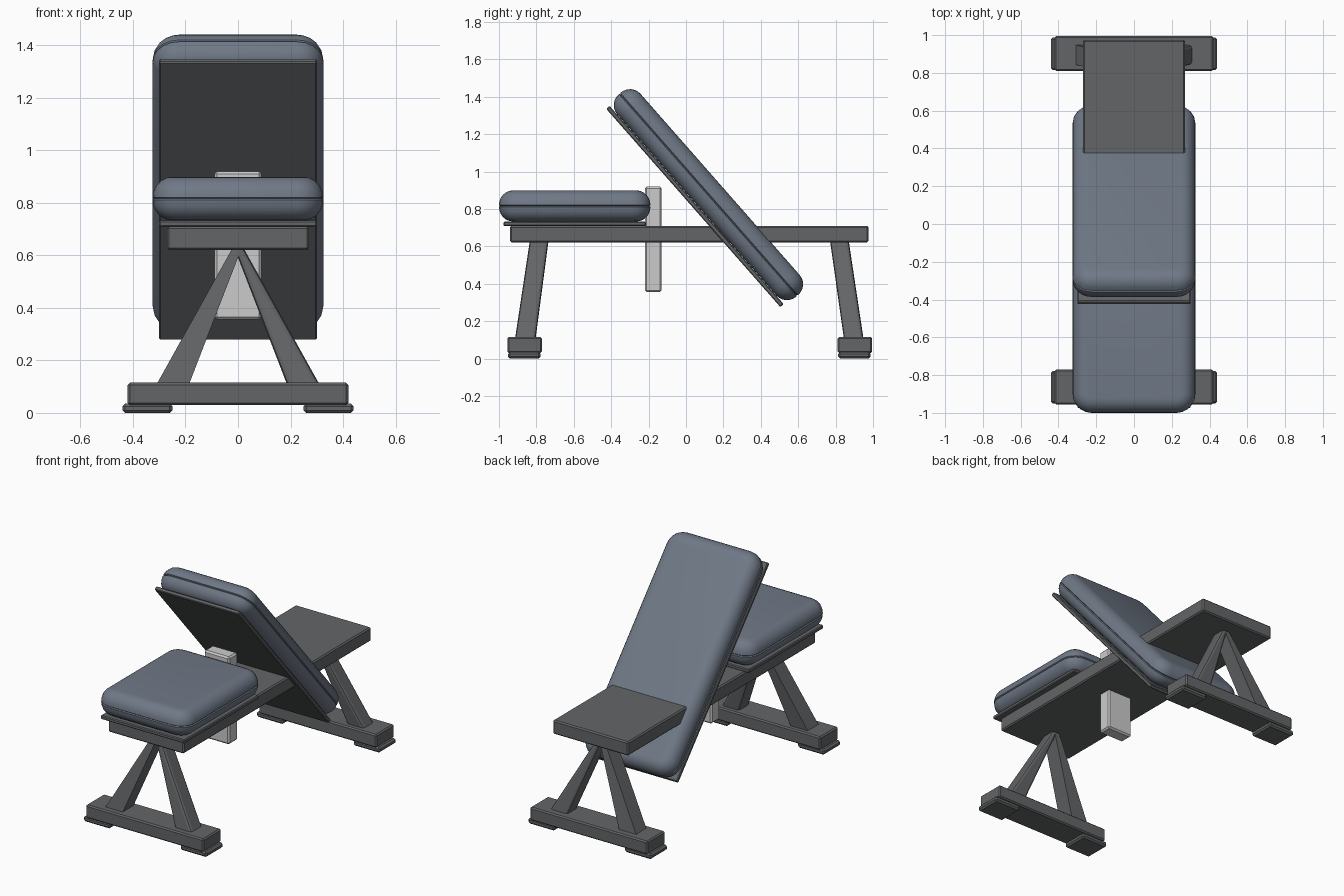
import bpy, bmesh, math
from mathutils import Matrix, Vector

if "Cube" in bpy.data.objects:
    bpy.data.objects.remove(bpy.data.objects["Cube"])


def material(name, rgb):
    m = bpy.data.materials.new(name)
    m.diffuse_color = (*rgb, 1)
    m.use_nodes = True
    m.node_tree.nodes["Principled BSDF"].inputs["Base Color"].default_value = m.diffuse_color
    return m


STEEL = material("dark_steel", (0.125, 0.13, 0.135))
VINYL = material("blue_grey_vinyl", (0.16, 0.19, 0.24))
LIGHT = material("light_metal", (0.55, 0.55, 0.57))


def finish(name, bm, mat, matrix=None, smooth=None):
    bmesh.ops.recalc_face_normals(bm, faces=bm.faces[:])
    me = bpy.data.meshes.new(name)
    bm.to_mesh(me)
    bm.free()
    ob = bpy.data.objects.new(name, me)
    bpy.context.collection.objects.link(ob)
    me.materials.append(mat)
    if matrix:
        ob.matrix_world = matrix
    if smooth:
        bpy.ops.object.select_all(action='DESELECT')
        ob.select_set(True)
        bpy.context.view_layer.objects.active = ob
        bpy.ops.object.shade_smooth_by_angle(angle=smooth)
    return ob


def box(name, x, y, z, mat=STEEL, bevel=0.008, matrix=None):
    """Bevelled box from three (min, max) ranges."""
    bm = bmesh.new()
    bmesh.ops.create_cube(bm, size=1)
    for v in bm.verts:
        v.co = [(r[0] + r[1]) / 2 + c * (r[1] - r[0]) for r, c in zip((x, y, z), v.co)]
    bmesh.ops.bevel(bm, geom=bm.edges[:], offset=bevel, segments=1, affect='EDGES')
    return finish(name, bm, mat, matrix)


def cushion(name, width, length, thick, matrix):
    """Pillow of stacked rounded rectangles with a fine seam round the middle."""
    h, r, groove = thick / 2, 0.075, 0.005
    half = [(0.0, groove)]
    for i in range(1, 7):
        a = math.radians(15 * i)
        half.append((r * (1 - math.cos(a)), groove + (h - groove) * math.sin(a)))
    profile = [(i, -z) for i, z in reversed(half)] + [(0.006, 0)] + half
    bm = bmesh.new()
    rings = []
    for inset, z in profile:
        ring = []
        rad = 0.10 - inset
        for k, (sx, sy) in enumerate([(1, 1), (-1, 1), (-1, -1), (1, -1)]):
            for j in range(6):
                a = math.radians(90 * k + 18 * j)
                ring.append(bm.verts.new((sx * (width / 2 - 0.10) + rad * math.cos(a),
                                          sy * (length / 2 - 0.10) + rad * math.sin(a), z)))
        rings.append(ring)
    n = len(rings[0])
    for a, b in zip(rings, rings[1:]):
        for i in range(n):
            bm.faces.new((a[i], a[(i + 1) % n], b[(i + 1) % n], b[i]))
    bm.faces.new(rings[0])
    bm.faces.new(rings[-1])
    return finish(name, bm, VINYL, matrix, math.radians(35))


def leg(name, side, y_bottom, y_top):
    """Leaning leg, wide at the foot and narrowing to the apex of the A."""
    bm = bmesh.new()
    bmesh.ops.create_cube(bm, size=2)
    for v in bm.verts:
        up = v.co.z > 0
        x = ((-0.015, 0.02) if up else (0.19, 0.315))[v.co.x > 0]
        y = (y_top if up else y_bottom)[v.co.y > 0]
        v.co = (side * x, y, 0.63 if up else 0.10)
    edges = [e for e in bm.edges if abs(e.verts[0].co.z - e.verts[1].co.z) > 0.1]
    bmesh.ops.bevel(bm, geom=edges, offset=0.022, segments=2, profile=0.5,
                    affect='EDGES', clamp_overlap=True)
    return finish(name, bm, STEEL)


# Main frame and the light adjustment post
box("frame_beam", (-0.27, 0.27), (-0.94, 0.975), (0.62, 0.71))
box("adjustment_post", (-0.09, 0.09), (-0.22, -0.13), (0.355, 0.92), LIGHT, 0.01)

# Front and rear stands
for end, y, yb, yt in (("front", (-0.955, -0.77), (-0.915, -0.805), (-0.835, -0.735)),
                       ("rear", (0.81, 0.995), (0.845, 0.95), (0.77, 0.87))):
    box(end + "_base_bar", (-0.42, 0.42), y, (0.03, 0.115))
    for side, s in (("left", -1), ("right", 1)):
        box(f"{end}_{side}_foot_pad", sorted((s * 0.25, s * 0.44)),
            (y[0] + 0.004, y[1] - 0.008), (0, 0.035), bevel=0.01)
        leg(f"{end}_{side}_leg", s, yb, yt)

# Seat
box("seat_plate", (-0.30, 0.30), (-0.975, -0.215), (0.708, 0.732), bevel=0.005)
cushion("seat_cushion", 0.65, 0.81, 0.166, Matrix.Translation((0, -0.595, 0.816)))

# Reclined backrest: local y runs down the slope, local z faces the user
tilt = Matrix.Translation((0, 0.048, 0.813)) @ Matrix.Rotation(math.radians(-48.7), 4, 'X')
box("backrest_plate", (-0.30, 0.30), (-0.705, 0.705), (-0.012, 0.012), bevel=0.005, matrix=tilt)
cushion("backrest_cushion", 0.65, 1.44, 0.166, tilt @ Matrix.Translation((0, 0, 0.096)))
